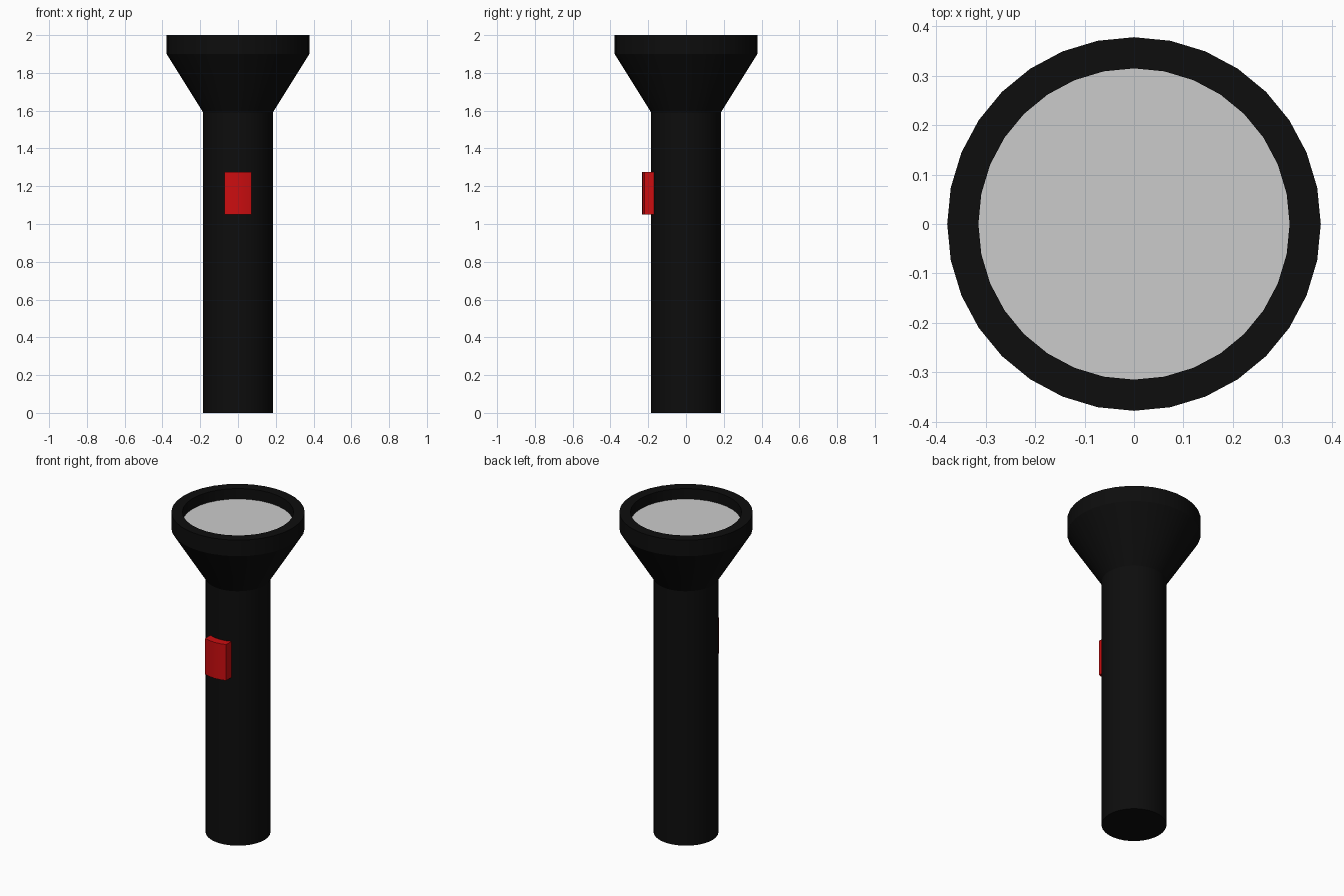
import bpy, bmesh
from math import sin, cos, pi

cube = bpy.data.objects.get("Cube")
if cube:
    bpy.data.objects.remove(cube, do_unlink=True)

SEGMENTS = 32


def material(name, rgb):
    m = bpy.data.materials.new(name)
    m.use_nodes = True
    m.diffuse_color = (*rgb, 1)
    m.node_tree.nodes["Principled BSDF"].inputs["Base Color"].default_value = (*rgb, 1)
    return m


black = material("black_plastic", (0.004, 0.004, 0.004))
red = material("red_plastic", (0.6, 0.004, 0.005))
grey = material("lens_grey", (0.6, 0.6, 0.6))


def finish(name, bm, mat):
    bmesh.ops.recalc_face_normals(bm, faces=bm.faces)
    mesh = bpy.data.meshes.new(name)
    bm.to_mesh(mesh)
    bm.free()
    mesh.materials.append(mat)
    obj = bpy.data.objects.new(name, mesh)
    bpy.context.collection.objects.link(obj)
    bpy.ops.object.select_all(action="DESELECT")
    obj.select_set(True)
    bpy.context.view_layer.objects.active = obj
    bpy.ops.object.shade_smooth_by_angle(angle=pi / 6)
    return obj


def lathe(name, profile, mat):
    """Turn (radius, height) points around z and cap both ends."""
    bm = bmesh.new()
    rings = []
    for r, z in profile:
        rings.append([bm.verts.new((r * cos(2 * pi * i / SEGMENTS),
                                    r * sin(2 * pi * i / SEGMENTS), z))
                      for i in range(SEGMENTS)])
    for a, b in zip(rings, rings[1:]):
        for i in range(SEGMENTS):
            j = (i + 1) % SEGMENTS
            bm.faces.new((a[i], a[j], b[j], b[i]))
    bm.faces.new(rings[0])
    bm.faces.new(rings[-1])
    return finish(name, bm, mat)


# Handle, flared head and recessed rim in one turned shell
BODY_R, HEAD_R, RIM_R, RECESS_Z = 0.184, 0.378, 0.315, 1.935
lathe("flashlight_body", [(BODY_R, 0), (BODY_R, 1.59), (HEAD_R, 1.9), (HEAD_R, 2),
                          (RIM_R, 2), (RIM_R, RECESS_Z - 0.01)], black)

# Lens disc at the bottom of the recess
lathe("lens", [(RIM_R, RECESS_Z - 0.008), (RIM_R, RECESS_Z)], grey)

# Switch: a patch of the handle wall pushed out to the front
bm = bmesh.new()
arc = [(BODY_R * sin(k * pi / 16), -BODY_R * cos(k * pi / 16)) for k in range(-2, 3)]
outline = [(x * 1.03, y - 0.05) for x, y in arc] + [(x * 1.03, y + 0.01) for x, y in reversed(arc)]
base = bm.faces.new([bm.verts.new((x, y, 1.05)) for x, y in outline])
top = bmesh.ops.extrude_face_region(bm, geom=[base])
bmesh.ops.translate(bm, vec=(0, 0, 0.225),
                    verts=[v for v in top["geom"] if isinstance(v, bmesh.types.BMVert)])
finish("switch_button", bm, red)
